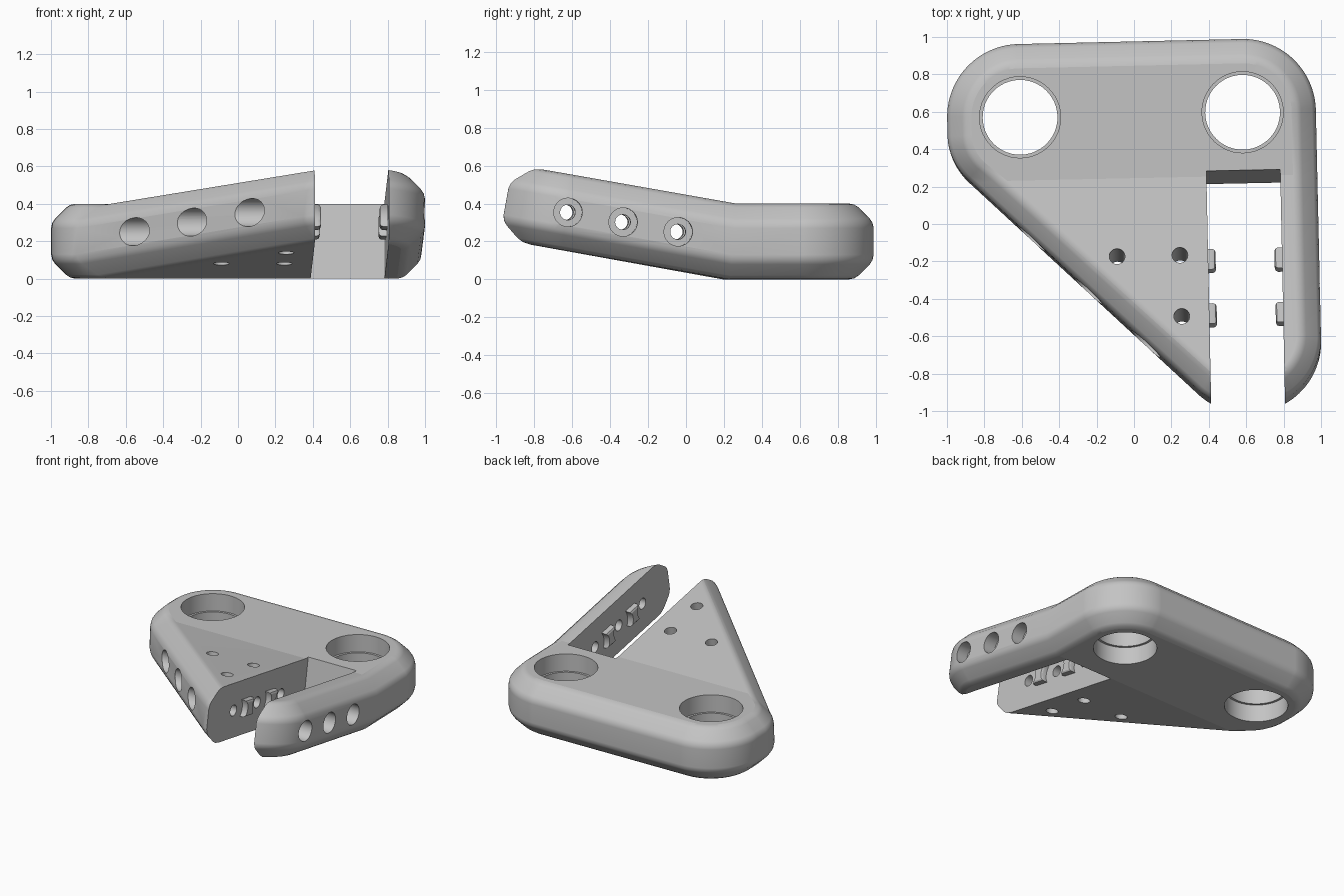
import bpy, bmesh, math
from mathutils import Matrix, Vector

cube = bpy.data.objects.get("Cube")
if cube:
    bpy.data.objects.remove(cube, do_unlink=True)

grey = bpy.data.materials.new("plain grey")
grey.use_nodes = True
grey.diffuse_color = (0.55, 0.55, 0.55, 1)
grey.node_tree.nodes["Principled BSDF"].inputs["Base Color"].default_value = grey.diffuse_color

THICK, RADIUS, BEND_Y, BEND = 0.4, 0.39, 0.21, math.radians(10)
SLOT_X, SLOT_HALF = 0.59, 0.1975
TURN = Matrix.Rotation(0.021, 4, 'Z')
ARM = (TURN @ Matrix.Translation((0, BEND_Y, 0)) @ Matrix.Rotation(-BEND, 4, 'X')
       @ Matrix.Translation((0, -BEND_Y, 0)))


def make_object(name, bm, matrix):
    bm.transform(matrix)
    bmesh.ops.recalc_face_normals(bm, faces=bm.faces)
    mesh = bpy.data.meshes.new(name)
    bm.to_mesh(mesh)
    bm.free()
    obj = bpy.data.objects.new(name, mesh)
    bpy.context.collection.objects.link(obj)
    mesh.materials.append(grey)
    return obj


def loft(rings):
    """Closed solid through a list of equal length point rings."""
    bm = bmesh.new()
    loops = [[bm.verts.new(p) for p in ring] for ring in rings]
    n = len(loops[0])
    for a, b in zip(loops, loops[1:]):
        for i in range(n):
            j = (i + 1) % n
            bm.faces.new((a[i], a[j], b[j], b[i]))
    bm.faces.new(loops[0][::-1])
    bm.faces.new(loops[-1])
    return bm


def outline(inset, h):
    """Rounded triangle: offset hull around the corner centres."""
    centres = [Vector(c) for c in ((-0.597, 0.585), (-0.597, 0.50),
                                   (0.595, 0.587), (0.597, -0.68))]
    ring = []
    for i in range(96):
        a = math.tau * (i + 0.5) / 96
        n = Vector((math.cos(a), math.sin(a)))
        p = max(centres, key=lambda c: c.dot(n)) + n * (RADIUS - inset)
        ring.append((p.x, p.y, h))
    return ring


def cut(body, bm, matrix):
    cutter = make_object("cutter", bm, matrix)
    cutter.hide_render = True
    mod = body.modifiers.new("cut", 'BOOLEAN')
    mod.operation, mod.solver, mod.object = 'DIFFERENCE', 'EXACT', cutter
    bpy.context.view_layer.objects.active = body
    bpy.ops.object.modifier_apply(modifier=mod.name)
    bpy.data.objects.remove(cutter, do_unlink=True)


def cylinder(r, start, end):
    """Cylinder between two points."""
    a, b = Vector(start), Vector(end)
    d = b - a
    turn = Vector((0, 0, 1)).rotation_difference(d).to_matrix().to_4x4()
    bm = bmesh.new()
    bmesh.ops.create_cone(bm, cap_ends=True, segments=48, radius1=r, radius2=r,
                          depth=d.length, matrix=Matrix.Translation((a + b) / 2) @ turn)
    return bm


# Body: plate with softened chamfers, folded up along one line
rim = [(0.13, 0), (0.102, 0.006), (0.079, 0.021), (0.021, 0.079), (0.006, 0.102), (0, 0.13)]
rim += [(i, THICK - h) for i, h in reversed(rim)]
bm = loft([outline(i, h) for i, h in rim])
bmesh.ops.bisect_plane(bm, geom=bm.verts[:] + bm.edges[:] + bm.faces[:],
                       plane_co=(0, BEND_Y, 0), plane_no=(0, 1, 0))
for v in bm.verts:
    lean = v.co.z * math.tan(BEND / 2)
    d = BEND_Y - v.co.y
    if d >= -1e-5:
        d *= 1 - lean / 1.15
        v.co.y = BEND_Y + lean - d * math.cos(BEND)
        v.co.z += d * math.sin(BEND)
    else:
        # ease the flat side towards the slanted fold
        v.co.y += lean * max(0, 1 + d / 0.25)
body = make_object("body_plate", bm, TURN)

# Slot between the two prongs
slot = bmesh.new()
bmesh.ops.create_cube(slot, size=1, matrix=Matrix.Translation((SLOT_X, BEND_Y - 0.805, 0.2))
                      @ Matrix.Diagonal((2 * SLOT_HALF, 1.6, 1.2, 1)))
cut(body, slot, ARM)

# Large stepped holes with an inner lip
for x, y in ((-0.597, 0.583), (0.593, 0.585)):
    for r, lo, hi in ((0.2, -0.1, 0.5), (0.217, 0.27, 0.5), (0.217, -0.1, 0.13)):
        cut(body, cylinder(r, (x, y, lo), (x, y, hi)), TURN)

# Small holes through the wide prong
for x, y in ((-0.094, -0.248), (0.242, -0.248), (0.245, -0.58)):
    cut(body, cylinder(0.042, (x, y, -0.2), (x, y, 0.6)), ARM)

# Cross bolt holes, counterbored from both outer sides
BOLTS = (-0.101, -0.396, -0.691)
for y in BOLTS:
    for r, lo, hi in ((0.04, -1.3, 1.3), (0.075, -1.3, 0.17), (0.075, 0.89, 1.3)):
        cut(body, cylinder(r, (lo, y, 0.2), (hi, y, 0.2)), ARM)

# Waisted grip bumps on the slot walls, between the bolt holes
bumps = []
for side, word in ((-1, "right"), (1, "left")):
    for k in range(2):
        mid = (BOLTS[k] + BOLTS[k + 1]) / 2
        edge = []
        for i in range(9):
            h = -0.06 + 0.015 * i
            edge.append((0.1475 - math.sqrt(0.11 ** 2 - h * h), h))
        profile = edge + [(-w, h) for w, h in reversed(edge)]
        wall = SLOT_X + side * SLOT_HALF
        rings = [[(wall - side * out, mid + w * s, 0.2 + h * s) for w, h in profile]
                 for out, s in ((-0.02, 1), (0.022, 1), (0.034, 0.92), (0.04, 0.75))]
        bumps.append(make_object(f"grip_bump_{word}_{k + 1}", loft(rings), ARM))

# Shading: soft rims and bores, crisp edges, flat main faces
for obj in [body] + bumps:
    bpy.ops.object.select_all(action='DESELECT')
    obj.select_set(True)
    bpy.context.view_layer.objects.active = obj
    bpy.ops.object.shade_smooth_by_angle(angle=math.radians(30))
for poly in body.data.polygons:
    if poly.area > 0.3:
        poly.use_smooth = False
weighted = body.modifiers.new("weighted normals", 'WEIGHTED_NORMAL')
weighted.keep_sharp = True
